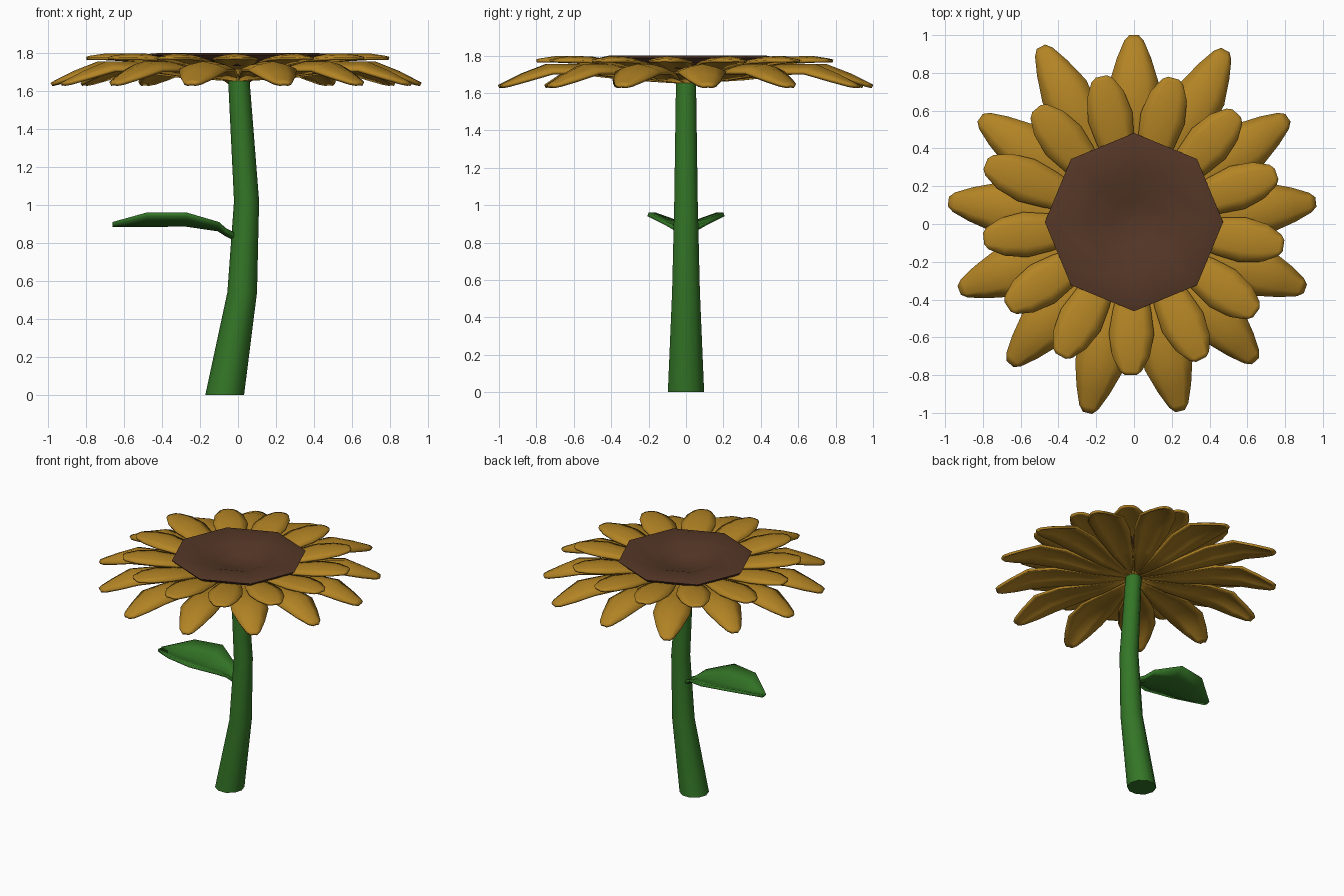
import bpy, bmesh, math

if "Cube" in bpy.data.objects:
    bpy.data.objects.remove(bpy.data.objects["Cube"])


def material(name, rgb):
    m = bpy.data.materials.new(name)
    m.diffuse_color = (*rgb, 1)
    m.use_nodes = True
    m.node_tree.nodes["Principled BSDF"].inputs["Base Color"].default_value = m.diffuse_color
    return m


GREEN = material("stem green", (0.034, 0.18, 0.02))
GOLD = material("petal gold", (0.45, 0.23, 0.018))
BROWN = material("seed brown", (0.09, 0.038, 0.02))


def finish(name, bm, mat, angle=50, thickness=0):
    mesh = bpy.data.meshes.new(name)
    bm.to_mesh(mesh)
    bm.free()
    ob = bpy.data.objects.new(name, mesh)
    bpy.context.collection.objects.link(ob)
    mesh.materials.append(mat)
    if thickness:
        s = ob.modifiers.new("thickness", "SOLIDIFY")
        s.thickness = thickness
        s.offset = -1
    bpy.ops.object.select_all(action="DESELECT")
    bpy.context.view_layer.objects.active = ob
    ob.select_set(True)
    bpy.ops.object.shade_smooth_by_angle(angle=math.radians(angle))
    return ob


def blade(bm, stations, degrees, scale=1.0):
    """Petal or leaf sheet: stations are (distance, half width, rib height, edge drop)."""
    a = math.radians(degrees)
    rows = []
    for r, hw, z, drop in stations:
        row = []
        for t in (-1, -0.55, 0, 0.55, 1):
            x, y = r * scale, hw * t
            row.append(bm.verts.new((x * math.cos(a) - y * math.sin(a),
                                     x * math.sin(a) + y * math.cos(a),
                                     z - drop * abs(t) ** 1.5)))
        rows.append(row)
    for p, q in zip(rows, rows[1:]):
        for j in range(4):
            bm.faces.new((p[j], q[j], q[j + 1], p[j + 1]))


def lathe(bm, rings, sides):
    """Skin rings given as (centre x, centre y, z, radius)."""
    loops = [[bm.verts.new((cx + r * math.cos(2 * math.pi * k / sides),
                            cy + r * math.sin(2 * math.pi * k / sides), z))
              for k in range(sides)] for cx, cy, z, r in rings]
    for p, q in zip(loops, loops[1:]):
        for k in range(sides):
            n = (k + 1) % sides
            bm.faces.new((p[k], p[n], q[n], q[k]))
    bm.faces.new(loops[0][::-1])
    bm.faces.new(loops[-1])


# Curved, tapering stem
bm = bmesh.new()
lathe(bm, [(-0.07, 0, 0, 0.102), (0.022, 0, 0.54, 0.078),
           (0.045, 0, 1.02, 0.066), (0.003, 0, 1.68, 0.056)], 10)
finish("stem", bm, GREEN)

# Single cupped leaf on the left
bm = bmesh.new()
blade(bm, [(-0.01, 0.025, 0.82, -0.02), (0.06, 0.04, 0.855, -0.02),
           (0.10, 0.10, 0.88, -0.03), (0.27, 0.2, 0.905, -0.055),
           (0.48, 0.16, 0.905, -0.055), (0.66, 0.02, 0.905, -0.005)], 180)
finish("leaf", bm, GREEN, 35, 0.02)

# Outer drooping petals
outer = [(0.04, 0.012, 1.668, 0.0), (0.3, 0.075, 1.705, 0.02),
         (0.55, 0.125, 1.755, 0.04), (0.75, 0.13, 1.755, 0.04),
         (0.88, 0.09, 1.705, 0.03), (0.97, 0.052, 1.66, 0.012),
         (1.0, 0.025, 1.645, 0.004)]
lengths = [1.0, 1.06, 0.99, 0.99, 0.99, 0.99, 1.03, 1.02, 0.97, 0.97, 0.97, 0.99, 1.04]
lengths.append(1.0)
bm = bmesh.new()
for i in range(13):
    # the list runs counter-clockwise from the back petal
    blade(bm, outer, 90 + i * 360 / 13, lengths[i])
finish("outer_petals", bm, GOLD, 50, 0.018)

# Inner, flatter petals between the outer ones
inner = [(0.12, 0.02, 1.70, 0.0), (0.3, 0.06, 1.74, 0.01),
         (0.45, 0.1, 1.775, 0.02), (0.58, 0.12, 1.796, 0.025),
         (0.7, 0.1, 1.797, 0.02), (0.78, 0.058, 1.785, 0.008),
         (0.8, 0.03, 1.78, 0.002)]
bm = bmesh.new()
for i in range(13):
    blade(bm, inner, 102.5 + i * 360 / 13, 1.06 if i == 2 else 1.0)
finish("inner_petals", bm, GOLD, 50, 0.015)

# Eight-sided, dished seed head
bm = bmesh.new()
lathe(bm, [(0, 0.01, 1.73, 0.36), (0, 0.01, 1.765, 0.45), (0, 0.01, 1.788, 0.472),
           (0, 0.01, 1.8, 0.42), (0, 0.01, 1.782, 0.25),
           (0, 0.01, 1.74, 0.12), (0, 0.01, 1.73, 0.03)], 8)
finish("seed_head", bm, BROWN, 60)
